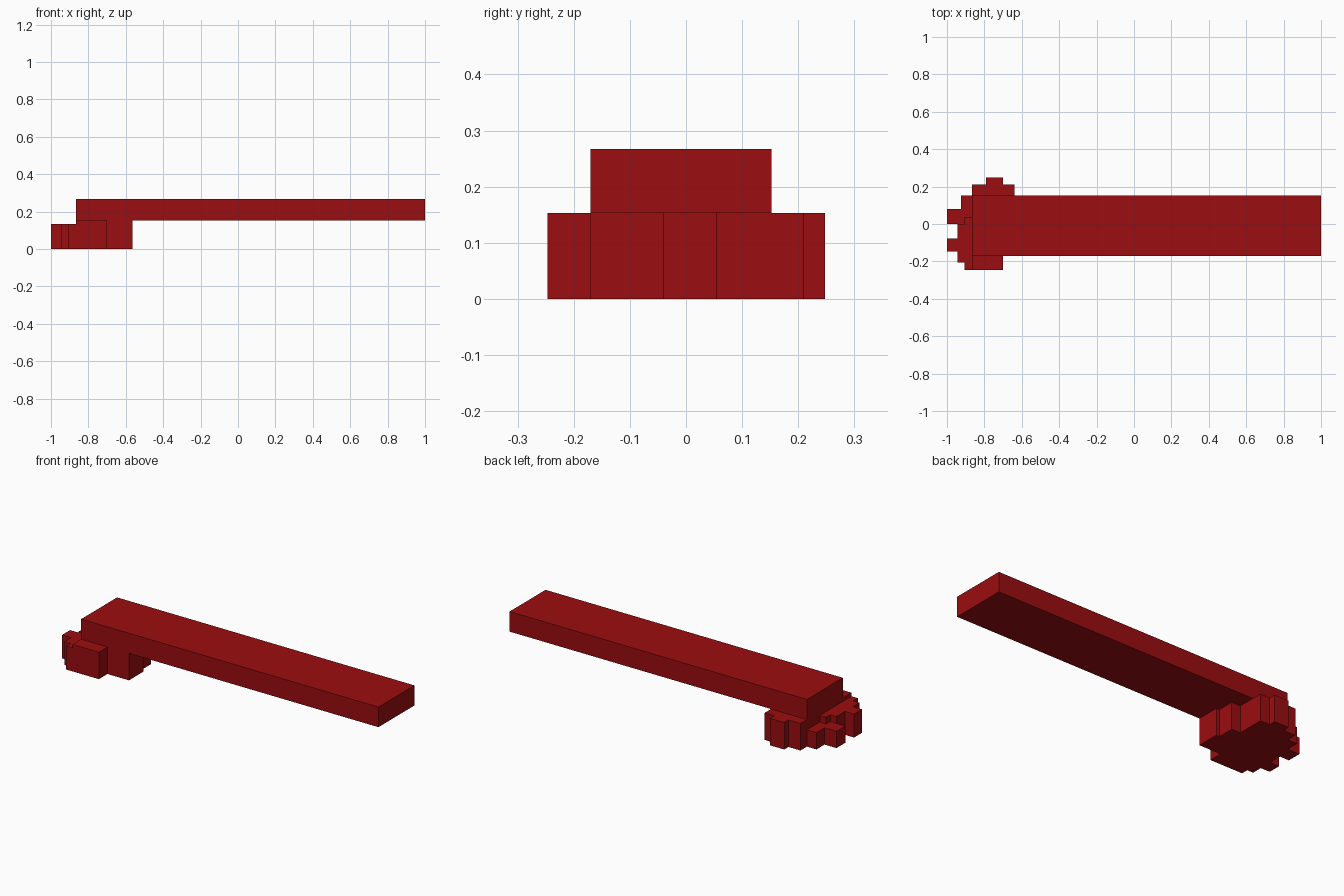
import bpy, bmesh

cube = bpy.data.objects.get("Cube")
if cube:
    bpy.data.objects.remove(cube, do_unlink=True)

# Single deep red material
red = bpy.data.materials.new("deep red")
red.use_nodes = True
colour = (0.33, 0.004, 0.005, 1.0)
red.diffuse_color = colour
red.node_tree.nodes["Principled BSDF"].inputs["Base Color"].default_value = colour


def slab(name, outline, z0, z1):
    """Extrude a flat outline straight up from z0 to z1."""
    bm = bmesh.new()
    base = bm.faces.new([bm.verts.new((x, y, z0)) for x, y in outline])
    top = bmesh.ops.extrude_face_region(bm, geom=[base], use_keep_orig=True)["geom"]
    for v in top:
        if isinstance(v, bmesh.types.BMVert):
            v.co.z = z1
    bmesh.ops.recalc_face_normals(bm, faces=bm.faces)
    mesh = bpy.data.meshes.new(name)
    bm.to_mesh(mesh)
    bm.free()
    mesh.materials.append(red)
    obj = bpy.data.objects.new(name, mesh)
    bpy.context.collection.objects.link(obj)
    return obj


# Long flat bar
slab("bar", [(-0.865, -0.17), (1.0, -0.17), (1.0, 0.152), (-0.865, 0.152)], 0.153, 0.267)

# Stepped foot under the bar's end
slab("foot_core", [
    (-0.865, -0.247), (-0.70, -0.247), (-0.70, -0.17), (-0.565, -0.17),
    (-0.565, -0.04), (-0.585, -0.04), (-0.585, 0.055), (-0.64, 0.055),
    (-0.64, 0.21), (-0.70, 0.21), (-0.70, 0.248), (-0.79, 0.248),
    (-0.79, 0.21), (-0.865, 0.21)], 0.0, 0.153)

# Middle step with one tooth
slab("foot_middle_step", [
    (-0.865, -0.247), (-0.865, 0.037), (-0.905, 0.037), (-0.905, 0.0),
    (-0.943, 0.0), (-0.943, -0.077), (-1.0, -0.077), (-1.0, -0.148),
    (-0.943, -0.148), (-0.943, -0.207), (-0.905, -0.207), (-0.905, -0.247)], 0.0, 0.133)

# Lowest step with the other tooth
slab("foot_low_step", [
    (-0.865, 0.037), (-0.865, 0.152), (-0.925, 0.152), (-0.925, 0.08),
    (-1.0, 0.08), (-1.0, 0.0), (-0.905, 0.0), (-0.905, 0.037)], 0.0, 0.095)
